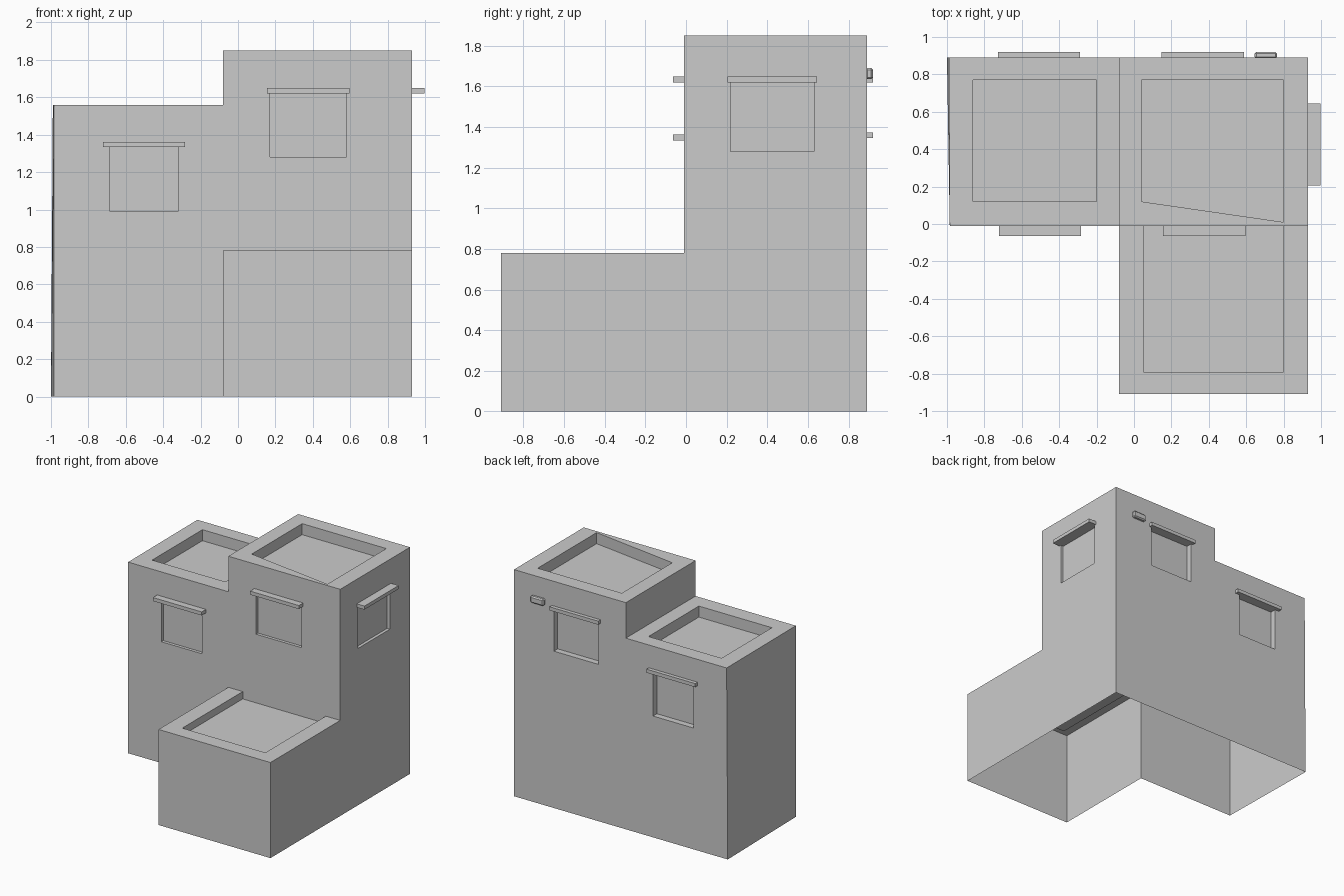
import bpy, bmesh

if "Cube" in bpy.data.objects:
    bpy.data.objects.remove(bpy.data.objects["Cube"])


def prism(name, pts, z0, z1):
    """Vertical prism from a footprint polygon (counter-clockwise)."""
    bm = bmesh.new()
    base = bm.faces.new([bm.verts.new((x, y, z0)) for x, y in pts])
    top = bmesh.ops.extrude_face_region(bm, geom=[base])["geom"]
    for v in top:
        if isinstance(v, bmesh.types.BMVert):
            v.co.z = z1
    bmesh.ops.recalc_face_normals(bm, faces=bm.faces)
    mesh = bpy.data.meshes.new(name)
    bm.to_mesh(mesh)
    bm.free()
    ob = bpy.data.objects.new(name, mesh)
    bpy.context.collection.objects.link(ob)
    return ob


def box(name, x0, x1, y0, y1, z0, z1):
    return prism(name, [(x0, y0), (x1, y0), (x1, y1), (x0, y1)], z0, z1)


def combine(target, other, operation):
    """Boolean another object into the target and discard it."""
    mod = target.modifiers.new("boolean", 'BOOLEAN')
    mod.operation, mod.object, mod.solver = operation, other, 'EXACT'
    bpy.context.view_layer.objects.active = target
    bpy.ops.object.modifier_apply(modifier=mod.name)
    bpy.data.objects.remove(other, do_unlink=True)


FRONT, BACK, RIGHT = -0.01, 0.89, 0.93

# Three stacked house blocks; the outer left wall leans slightly
house = box("house_walls", -0.08, RIGHT, FRONT, BACK, 0, 1.85)
left = box("left_block", -0.985, 0.4, FRONT, BACK, 0, 1.56)
for v in left.data.vertices:
    if v.co.x < -0.9 and v.co.y > 0.5:
        v.co.x = -1.0 if v.co.z < 0.1 else -0.99
combine(house, left, 'UNION')
combine(house, box("front_block", -0.08, RIGHT, -0.91, 0.4, 0, 0.78), 'UNION')

# Sunken roof terraces behind parapets
roofs = [
    ([(0.04, 0.12), (0.80, 0.01), (0.80, 0.77), (0.04, 0.77)], 1.76, 2.0),
    ([(-0.86, 0.12), (-0.20, 0.12), (-0.20, 0.77), (-0.86, 0.77)], 1.47, 1.7),
    ([(0.05, -0.79), (0.80, -0.79), (0.80, FRONT), (0.05, FRONT)], 0.72, 0.9),
]
for pts, z0, z1 in roofs:
    combine(house, prism("roof_cutter", pts, z0, z1), 'DIFFERENCE')


# Recessed windows with a lintel: (name, wall, span start, span end, sill, head)
windows = [
    ("front_left", "front", -0.685, -0.32, 0.99, 1.333),
    ("front_tower", "front", 0.17, 0.58, 1.28, 1.62),
    ("back_left", "back", -0.69, -0.325, 0.99, 1.345),
    ("back_tower", "back", 0.165, 0.57, 1.28, 1.62),
    ("right_tower", "right", 0.22, 0.63, 1.28, 1.62),
]
for name, wall, a, b, z0, z1 in windows:
    mid = (a + b) / 2
    la, lb = mid - 0.22, mid + 0.22
    cut, lintel = name + "_cutter", name + "_lintel"
    if wall == "front":
        c = box(cut, a, b, FRONT - 0.1, FRONT + 0.025, z0, z1)
        box(lintel, la, lb, FRONT - 0.055, FRONT + 0.01, z1, z1 + 0.029)
    elif wall == "back":
        c = box(cut, a, b, BACK - 0.05, BACK + 0.1, z0, z1)
        box(lintel, la, lb, BACK - 0.01, BACK + 0.03, z1, z1 + 0.029)
    else:
        c = box(cut, RIGHT - 0.025, RIGHT + 0.1, a, b, z0, z1)
        box(lintel, RIGHT - 0.01, RIGHT + 0.068, la, lb, z1, z1 + 0.029)
    combine(house, c, 'DIFFERENCE')

# The shell is open underneath
bm = bmesh.new()
bm.from_mesh(house.data)
floor = [f for f in bm.faces if all(v.co.z < 0.001 for v in f.verts)]
bmesh.ops.delete(bm, geom=floor, context='FACES')
bm.to_mesh(house.data)
bm.free()

# Small chamfered wall lamp on the back
lamp = box("wall_lamp", 0.645, 0.765, BACK - 0.005, 0.92, 1.635, 1.69)
bev = lamp.modifiers.new("bevel", 'BEVEL')
bev.width, bev.segments = 0.009, 1
